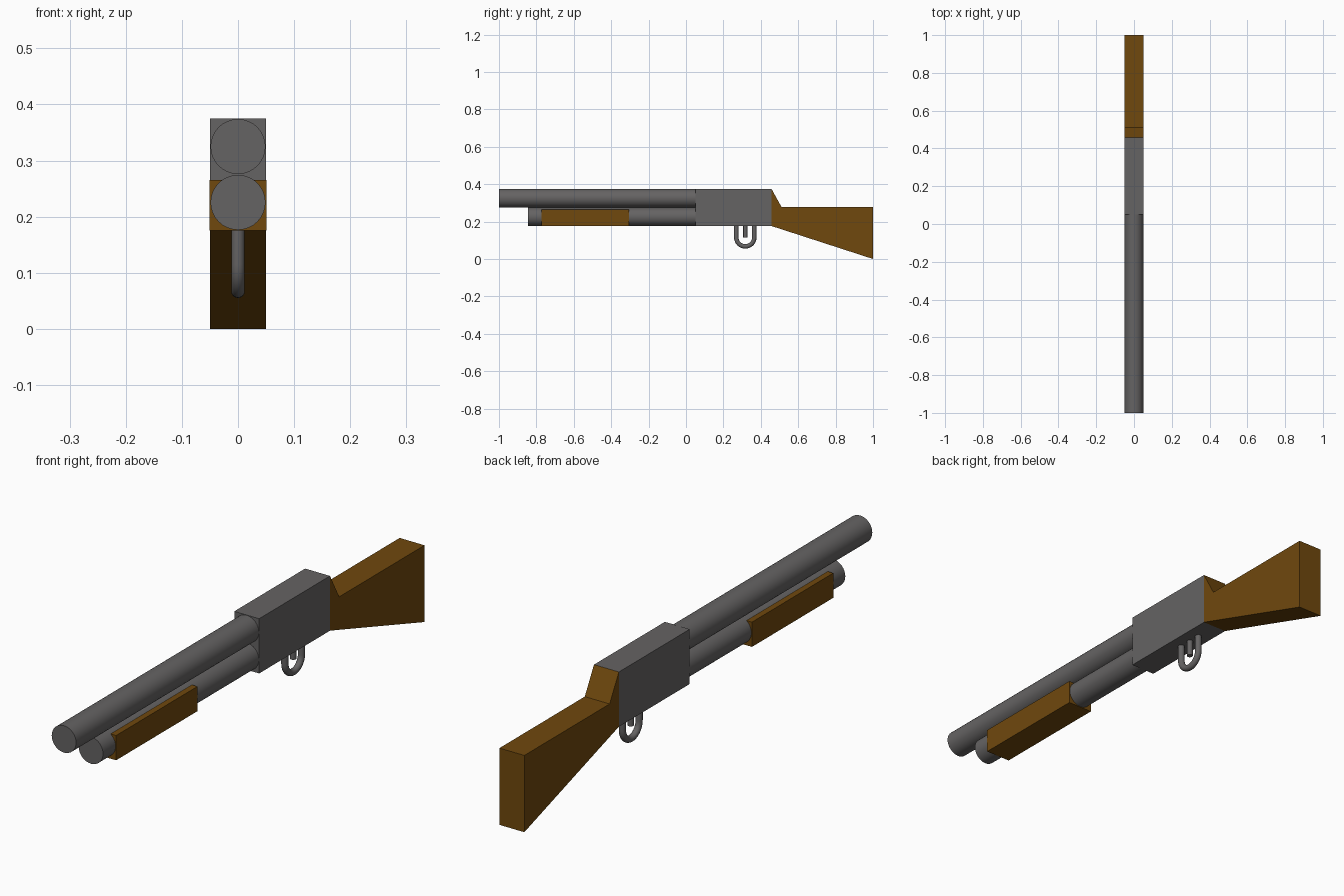
import bpy, bmesh, math
from mathutils import Matrix

if "Cube" in bpy.data.objects:
    bpy.data.objects.remove(bpy.data.objects["Cube"])


def material(name, rgb):
    m = bpy.data.materials.new(name)
    m.diffuse_color = (*rgb, 1)
    m.use_nodes = True
    m.node_tree.nodes["Principled BSDF"].inputs["Base Color"].default_value = m.diffuse_color
    return m


steel = material("grey steel", (0.13, 0.125, 0.125))
wood = material("brown wood", (0.16, 0.065, 0.004))


def finish(name, bm, mat):
    bmesh.ops.recalc_face_normals(bm, faces=bm.faces)
    mesh = bpy.data.meshes.new(name)
    bm.to_mesh(mesh)
    bm.free()
    mesh.materials.append(mat)
    ob = bpy.data.objects.new(name, mesh)
    bpy.context.collection.objects.link(ob)
    bpy.ops.object.select_all(action='DESELECT')
    ob.select_set(True)
    bpy.context.view_layer.objects.active = ob
    bpy.ops.object.shade_smooth_by_angle(angle=math.radians(30))
    return ob


def cylinder(name, radius, length, centre, axis, mat, sides=32):
    bm = bmesh.new()
    turn = Matrix.Rotation(math.pi / 2, 4, 'X') if axis == 'Y' else Matrix()
    bmesh.ops.create_cone(bm, cap_ends=True, segments=sides, radius1=radius,
                          radius2=radius, depth=length,
                          matrix=Matrix.Translation(centre) @ turn)
    return finish(name, bm, mat)


def side_profile(name, points, half_width, mat):
    """Extrude a (y, z) outline across x."""
    bm = bmesh.new()
    face = bm.faces.new([bm.verts.new((-half_width, y, z)) for y, z in points])
    ext = bmesh.ops.extrude_face_region(bm, geom=[face])["geom"]
    bmesh.ops.translate(bm, vec=(2 * half_width, 0, 0),
                        verts=[v for v in ext if isinstance(v, bmesh.types.BMVert)])
    return finish(name, bm, mat)


def swept_tube(name, path, radius, mat, sides=16):
    """Sweep a circle along a path of (y, z, angle) in the centre plane."""
    bm = bmesh.new()
    rings = []
    for y, z, a in path:
        ring = []
        for i in range(sides):
            t = 2 * math.pi * i / sides
            r = radius * math.cos(t)
            ring.append(bm.verts.new((radius * math.sin(t),
                                      y + r * math.cos(a), z + r * math.sin(a))))
        rings.append(ring)
    for a, b in zip(rings, rings[1:]):
        for i in range(sides):
            j = (i + 1) % sides
            bm.faces.new((a[i], a[j], b[j], b[i]))
    bm.faces.new(rings[0])
    bm.faces.new(rings[-1])
    return finish(name, bm, mat)


# Barrel and magazine tube, running back into the receiver
cylinder("barrel", 0.049, 1.07, (0, -0.465, 0.325), 'Y', steel)
cylinder("magazine_tube", 0.049, 0.915, (0, -0.3875, 0.2255), 'Y', steel)

# Sliding wooden fore grip
side_profile("fore_grip", [(-0.773, 0.175), (-0.306, 0.175),
                           (-0.306, 0.265), (-0.773, 0.265)], 0.051, wood)

# Receiver body
side_profile("receiver", [(0.05, 0.176), (0.457, 0.176),
                          (0.457, 0.375), (0.05, 0.375)], 0.05, steel)

# Shoulder stock
side_profile("stock", [(0.457, 0.375), (0.457, 0.176), (0.51, 0.159),
                       (1.0, 0.0), (1.0, 0.279), (0.51, 0.279)], 0.05, wood)

# U-shaped trigger guard and the trigger inside it
cy, cz, bend = 0.317, 0.115, 0.048
arc = [math.pi + math.pi * i / 16 for i in range(17)]
path = [(cy - bend, 0.185, math.pi)]
path += [(cy + bend * math.cos(a), cz + bend * math.sin(a), a) for a in arc]
path += [(cy + bend, 0.185, 2 * math.pi)]
swept_tube("trigger_guard", path, 0.012, steel)
cylinder("trigger", 0.011, 0.07, (0, cy, 0.15), 'Z', steel, 16)
